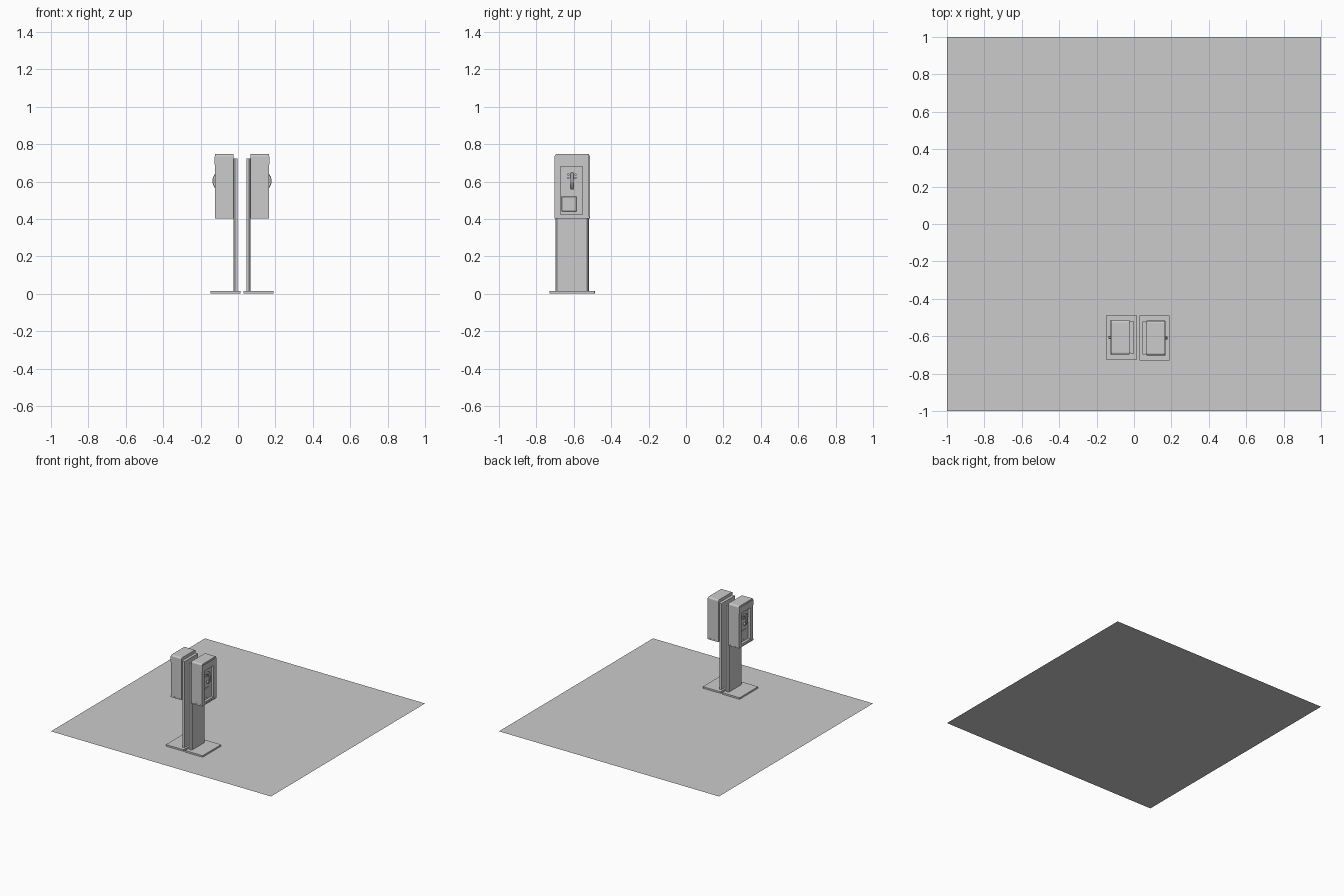
import bpy, bmesh, math
from mathutils import Matrix, Vector

if "Cube" in bpy.data.objects:
    bpy.data.objects.remove(bpy.data.objects["Cube"])

parts = []


def finish(name, bm):
    bmesh.ops.recalc_face_normals(bm, faces=bm.faces)
    me = bpy.data.meshes.new(name)
    bm.to_mesh(me)
    bm.free()
    ob = bpy.data.objects.new(name, me)
    bpy.context.collection.objects.link(ob)
    return ob


def box(name, x, y, z, bevel=0, pick=None, segments=1):
    """Box from ranges; optionally bevel the edges chosen by pick(a, b)."""
    bm = bmesh.new()
    size = (x[1] - x[0], y[1] - y[0], z[1] - z[0])
    mid = Vector((sum(x) / 2, sum(y) / 2, sum(z) / 2))
    bmesh.ops.create_cube(bm, size=1, matrix=Matrix.Translation(mid) @ Matrix.Diagonal((*size, 1)))
    if bevel:
        edges = [e for e in bm.edges if pick is None or pick(*[v.co - mid for v in e.verts])]
        bmesh.ops.bevel(bm, geom=edges, offset=bevel, segments=segments, affect='EDGES', profile=0.5)
    return finish(name, bm)


def cylinder_x(name, x, y, z, r):
    bm = bmesh.new()
    m = Matrix.Translation((sum(x) / 2, y, z)) @ Matrix.Rotation(math.pi / 2, 4, 'Y')
    bmesh.ops.create_cone(bm, cap_ends=True, segments=12, radius1=r, radius2=r,
                          depth=x[1] - x[0], matrix=m)
    return finish(name, bm)


# One phone, facing +x, around the centre of its foot plate
parts.append(box("foot_plate", (-0.08, 0.08), (-0.12, 0.12), (0.002, 0.015)))
parts.append(box("post", (-0.065, -0.042), (-0.088, 0.088), (0.015, 0.722), 0.008,
                 lambda a, b: a.x > 0 and b.x > 0 and abs(a.z - b.z) > 0.1))

# Housing with rounded top and a recessed face
housing = box("housing", (-0.042, 0.055), (-0.092, 0.092), (0.402, 0.747), 0.012,
              lambda a, b: a.z > 0 and b.z > 0 and abs(a.x - b.x) > 0.01, 3)
cutter = box("recess_cutter", (0.035, 0.1), (-0.06, 0.056), (0.425, 0.68))
cutter.hide_render = True
mod = housing.modifiers.new("recess", 'BOOLEAN')
mod.operation, mod.object, mod.solver = 'DIFFERENCE', cutter, 'EXACT'
bpy.context.view_layer.objects.active = housing
bpy.ops.object.modifier_apply(modifier=mod.name)
bpy.data.objects.remove(cutter)
parts.append(housing)

# Hood strip, lower lip and coin door
parts.append(box("hood", (0.05, 0.0575), (-0.092, 0.092), (0.69, 0.735)))
parts.append(box("lower_lip", (-0.042, 0.0565), (-0.093, 0.093), (0.402, 0.412)))
parts.append(box("coin_door", (0.03, 0.039), (-0.055, 0.025), (0.44, 0.52), 0.002))

# Handset: bowed grip with an earpiece and a mouthpiece
bm = bmesh.new()
rings = []
for i in range(9):
    t = i / 8 * 2 - 1
    zc, xo = 0.603 + 0.046 * t, 0.07 - 0.02 * t * t
    rings.append([bm.verts.new((xo - dx, dy, zc)) for dx, dy in
                  ((0.012, -0.008), (0.003, -0.008), (0, -0.005), (0, 0.005), (0.003, 0.008), (0.012, 0.008))])
for a, b in zip(rings, rings[1:]):
    for k in range(6):
        bm.faces.new((a[k], a[(k + 1) % 6], b[(k + 1) % 6], b[k]))
bm.faces.new(rings[0])
bm.faces.new(rings[-1])
parts.append(finish("handset_grip", bm))
for name, z in (("earpiece", 0.64), ("mouthpiece", 0.566)):
    parts.append(cylinder_x(name, (0.036, 0.053), 0, z, 0.01))

# Cradle prongs either side of the grip
for s in (-1, 1):
    for z in (0.619, 0.637):
        parts.append(cylinder_x("cradle_prong", (0.033, 0.05), s * 0.019, z, 0.006))

# Second phone stands back to back with the first
place_a = Matrix.Translation((0.11, -0.61, 0))
place_b = Matrix.Translation((-0.067, -0.606, 0)) @ Matrix.Rotation(math.pi, 4, 'Z')
for ob in parts:
    twin = ob.copy()
    bpy.context.collection.objects.link(twin)
    ob.matrix_world = place_a
    twin.matrix_world = place_b

# Ground slab sheet
bm = bmesh.new()
bmesh.ops.create_grid(bm, x_segments=1, y_segments=1, size=1)
finish("pavement", bm)
